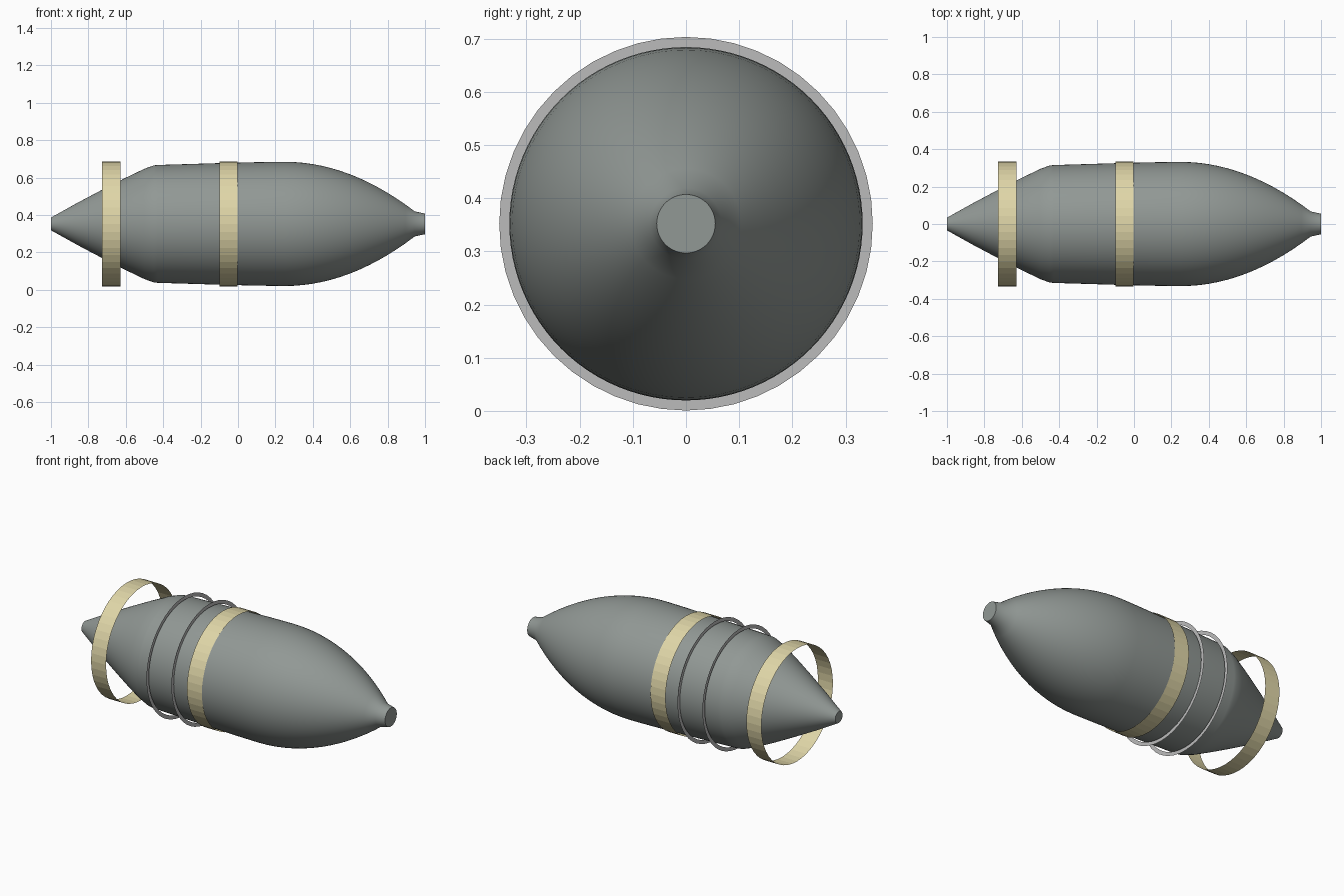
import bpy, bmesh, math

if "Cube" in bpy.data.objects:
    bpy.data.objects.remove(bpy.data.objects["Cube"])

CZ = 0.352      # height of the long axis


def material(name, rgb):
    m = bpy.data.materials.new(name)
    m.diffuse_color = (*rgb, 1)
    m.use_nodes = True
    m.node_tree.nodes["Principled BSDF"].inputs["Base Color"].default_value = m.diffuse_color
    return m


grey = material("grey_green", (0.285, 0.315, 0.30))
cream = material("cream", (0.74, 0.67, 0.39))
light = material("light_grey", (0.5, 0.5, 0.5))


def lathe(name, profile, mat, sides, smooth=False, capped=False):
    """Spin (x, radius) points around the long axis."""
    bm = bmesh.new()
    rings = []
    for x, r in profile:
        rings.append([bm.verts.new((x, r * math.sin(2 * math.pi * i / sides),
                                    CZ + r * math.cos(2 * math.pi * i / sides)))
                      for i in range(sides)])
    for a, b in zip(rings, rings[1:]):
        for i in range(sides):
            j = (i + 1) % sides
            bm.faces.new((a[i], a[j], b[j], b[i]))
    if capped:
        bm.faces.new(rings[0])
        bm.faces.new(rings[-1])
    bmesh.ops.recalc_face_normals(bm, faces=bm.faces)
    me = bpy.data.meshes.new(name)
    bm.to_mesh(me)
    bm.free()
    me.materials.append(mat)
    ob = bpy.data.objects.new(name, me)
    bpy.context.collection.objects.link(ob)
    if smooth:
        bpy.context.view_layer.objects.active = ob
        ob.select_set(True)
        bpy.ops.object.shade_smooth_by_angle(angle=math.radians(30))
        ob.select_set(False)
    return ob


# Hull: tail cone, nearly straight middle, curved nose and short tip
profile = [(-1, 0.034), (-0.86, 0.112), (-0.72, 0.186), (-0.6, 0.247),
           (-0.5, 0.295), (-0.45, 0.313), (-0.43, 0.315), (-0.1, 0.325), (0.1, 0.33)]
for k in range(15):
    t = k / 14
    profile.append((0.25 + 0.695 * t, 0.332 - 0.265 * t ** 2))
profile.append((1, 0.055))
lathe("hull", profile, grey, 96, smooth=True, capped=True)

# Thin open bands: one around the middle, one floating around the tail
for name, x in (("tail_band", -0.727), ("middle_band", -0.1)):
    lathe(name, [(x, 0.334), (x + 0.098, 0.334)], cream, 48)

# Flat rings between the bands
for name, x in (("rear_ring", -0.353), ("front_ring", -0.19)):
    lathe(name, [(x, 0.329), (x, 0.351)], light, 48)
